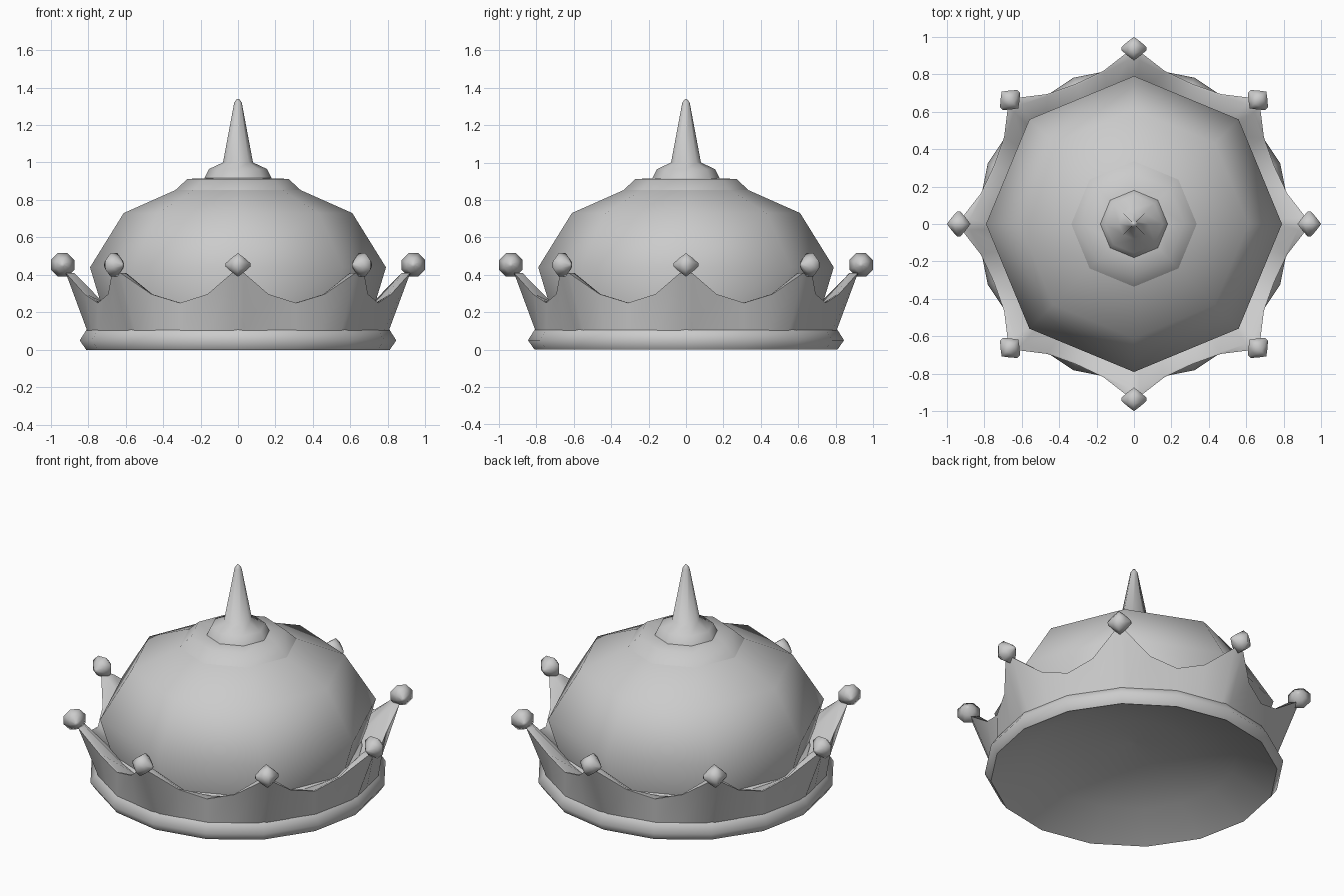
import bpy
import bmesh
from math import sin, cos, radians, pi
from mathutils import Matrix, Vector

default = bpy.data.objects.get("Cube")
if default:
    bpy.data.objects.remove(default, do_unlink=True)

# One plain grey for the whole crown
GREY = (0.6, 0.6, 0.6, 1)
grey = bpy.data.materials.new("plain_grey")
grey.use_nodes = True
grey.diffuse_color = GREY
grey.node_tree.nodes["Principled BSDF"].inputs["Base Color"].default_value = GREY


def finish(name, bm, angle=None):
    """Turn a bmesh into a shaded object; without an angle it is smooth all over."""
    bmesh.ops.remove_doubles(bm, verts=bm.verts, dist=0.0001)
    bmesh.ops.recalc_face_normals(bm, faces=bm.faces)
    mesh = bpy.data.meshes.new(name)
    bm.to_mesh(mesh)
    bm.free()
    mesh.materials.append(grey)
    obj = bpy.data.objects.new(name, mesh)
    bpy.context.collection.objects.link(obj)
    bpy.ops.object.select_all(action="DESELECT")
    obj.select_set(True)
    bpy.context.view_layer.objects.active = obj
    if angle is None:
        bpy.ops.object.shade_smooth()
    else:
        bpy.ops.object.shade_smooth_by_angle(angle=radians(angle))


def bridge(bm, rings, closed=False):
    """Join successive vertex rings with quads."""
    pairs = list(zip(rings, rings[1:]))
    if closed:
        pairs.append((rings[-1], rings[0]))
    for low, high in pairs:
        for i in range(len(low)):
            j = (i + 1) % len(low)
            bm.faces.new((low[i], low[j], high[j], high[i]))


def lathe(bm, profile, sides, matrix=Matrix(), caps=True):
    """Revolve (radius, height) points about z."""
    rings = []
    for r, z in profile:
        rings.append([bm.verts.new(matrix @ Vector((r * cos(2 * pi * i / sides),
                                                    r * sin(2 * pi * i / sides), z)))
                      for i in range(sides)])
    bridge(bm, rings)
    if caps:
        bm.faces.new(rings[0])
        bm.faces.new(rings[-1])


# Rounded base ring, hollowed underneath like a shallow bowl
bm = bmesh.new()
lathe(bm, [(0.02, 0.21), (0.3, 0.185), (0.58, 0.115), (0.81, 0),
           (0.845, 0.05), (0.81, 0.105), (0.7, 0.22)], 16)
finish("base_ring", bm, 75)

# Eight-sided cap and the collar on top of it
bm = bmesh.new()
lathe(bm, [(0.69, 0.11), (0.79, 0.44), (0.61, 0.73), (0.335, 0.852)], 8, caps=False)
finish("dome", bm)
bm = bmesh.new()
lathe(bm, [(0.335, 0.852), (0.27, 0.912), (0.15, 0.917)], 8, caps=False)
finish("collar", bm)

# Spike with its flared foot
bm = bmesh.new()
lathe(bm, [(0.18, 0.915), (0.155, 0.965), (0.08, 1.0), (0.02, 1.32), (0.005, 1.34)], 8)
finish("spike", bm, 60)

# Scalloped band: each point is (angle, top radius, top height, rim thickness)
SCALLOP = [(-2, 0.92, 0.41, 0.045), (2, 0.92, 0.41, 0.045), (11.25, 0.834, 0.297, 0.01),
           (22.5, 0.81, 0.25, 0.01), (33.75, 0.834, 0.297, 0.01)]
bm = bmesh.new()
rings = [[], [], [], []]
for k in range(8):
    for degrees, top_r, top_z, thick in SCALLOP:
        a = radians(45 * k + degrees)
        # The foot follows the straight sides of the base ring
        half = pi / 16
        foot_r = 0.81 * cos(half) / cos(radians(degrees) % (2 * half) - half)
        # The inner face slopes from the rim down to the dome
        section = [(foot_r, 0.1), (top_r, top_z), (top_r - thick, top_z), (0.7, 0.22)]
        for ring, (r, z) in zip(rings, section):
            ring.append(bm.verts.new((r * cos(a), r * sin(a), z)))
bridge(bm, rings)
finish("band", bm, 60)

# Rounded bead on every point, its axis along the band
for k in range(8):
    bm = bmesh.new()
    place = (Matrix.Rotation(k * pi / 4, 4, "Z") @ Matrix.Translation((0.936, 0, 0.453))
             @ Matrix.Rotation(pi / 2, 4, "X") @ Matrix.Rotation(pi / 8, 4, "Z"))
    lathe(bm, [(0.01, -0.066), (0.04, -0.035), (0.068, 0), (0.04, 0.035), (0.01, 0.066)], 8, place)
    finish(f"bead_{k + 1}", bm)
